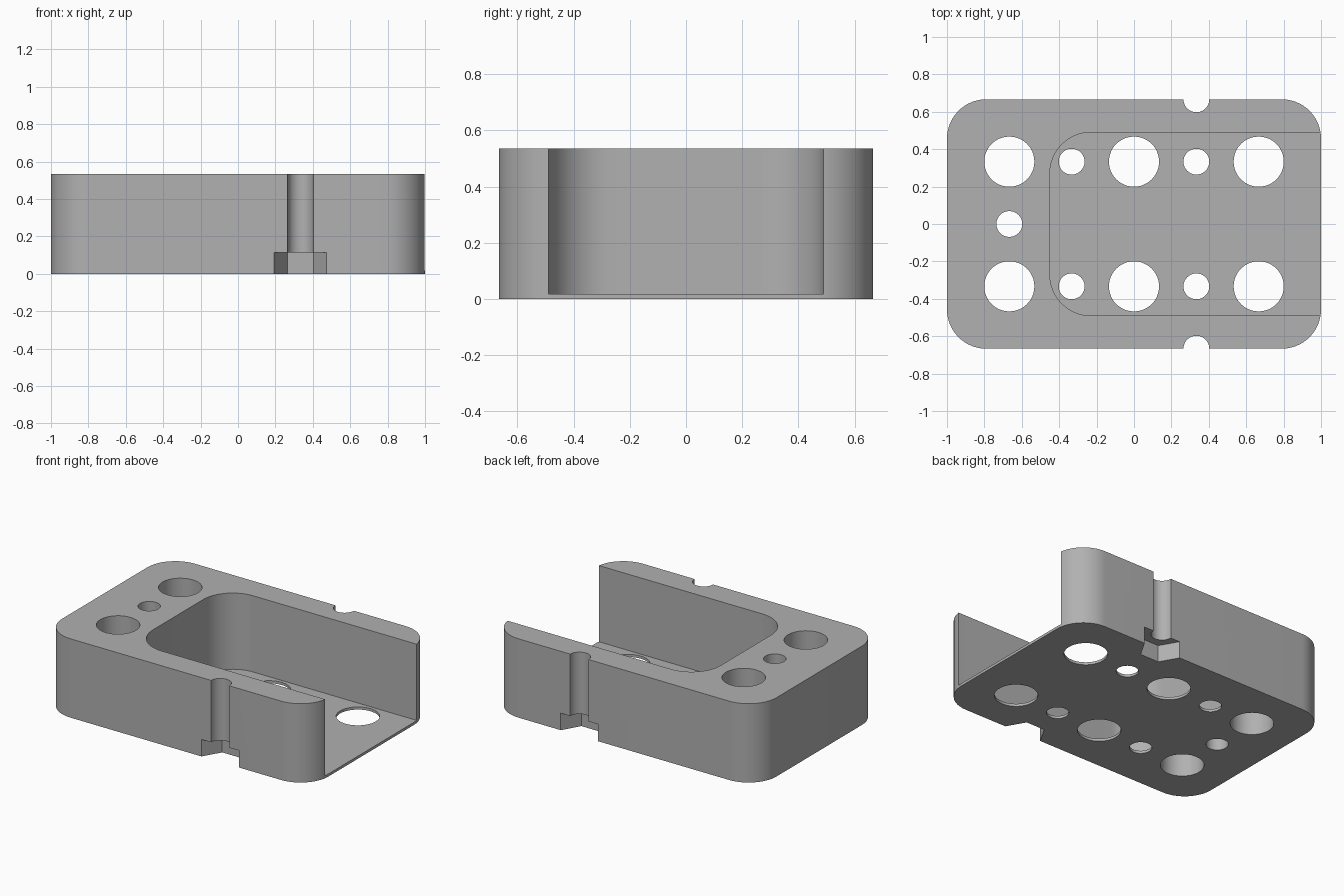
import bpy
import bmesh
from math import cos, sin, pi, radians

if "Cube" in bpy.data.objects:
    bpy.data.objects.remove(bpy.data.objects["Cube"], do_unlink=True)

PITCH = 1 / 3
HALF_Y = 2 * PITCH
HEIGHT = 0.535
FLOOR = 0.018

grey = bpy.data.materials.new("plain_grey")
grey.use_nodes = True
colour = (0.44, 0.44, 0.44, 1)
grey.diffuse_color = colour
grey.node_tree.nodes["Principled BSDF"].inputs["Base Color"].default_value = colour


def prism(name, outline, z0, z1):
    """Extrude a closed xy outline from z0 to z1."""
    bm = bmesh.new()
    base = bm.faces.new([bm.verts.new((x, y, z0)) for x, y in outline])
    ext = bmesh.ops.extrude_face_region(bm, geom=[base])
    for v in ext["geom"]:
        if isinstance(v, bmesh.types.BMVert):
            v.co.z = z1
    bmesh.ops.recalc_face_normals(bm, faces=bm.faces)
    mesh = bpy.data.meshes.new(name)
    bm.to_mesh(mesh)
    bm.free()
    mesh.materials.append(grey)
    obj = bpy.data.objects.new(name, mesh)
    bpy.context.collection.objects.link(obj)
    return obj


def rounded_rect(x0, x1, y, r, steps=16):
    centres = [(x1 - r, y - r), (x0 + r, y - r), (x0 + r, r - y), (x1 - r, r - y)]
    return [(cx + r * cos((q + i / steps) * pi / 2), cy + r * sin((q + i / steps) * pi / 2))
            for q, (cx, cy) in enumerate(centres) for i in range(steps + 1)]


def circle(cx, cy, r, n=48):
    return [(cx + r * cos(2 * pi * i / n), cy + r * sin(2 * pi * i / n)) for i in range(n)]


# Solid block with rounded corners
body = prism("block_body", rounded_rect(-1, 1, HALF_Y, 0.21), 0, HEIGHT)

# Pocket open to the top and to the +x end
cutters = [prism("pocket_cutter", rounded_rect(-0.45, 1.6, 0.49, 0.22), FLOOR, 1)]

# Large and small through holes
cutters.append(prism("end_hole_cutter", circle(-2 * PITCH, 0, 0.069), -0.2, 1))
for side in (-1, 1):
    for col in range(-2, 3):
        radius = 0.069 if col % 2 else 0.134
        cutters.append(prism("hole_cutter", circle(col * PITCH, side * PITCH, radius), -0.2, 1))
    # Screw groove and hexagonal nut recess in each long wall
    cutters.append(prism("groove_cutter", circle(PITCH, side * HALF_Y, 0.069), -0.2, 1))
    cutters.append(prism("nut_cutter", circle(PITCH, side * HALF_Y, 0.14, 6), -0.2, 0.115))

bpy.context.view_layer.objects.active = body
body.select_set(True)
for cutter in cutters:
    mod = body.modifiers.new("cut", "BOOLEAN")
    mod.operation = "DIFFERENCE"
    mod.solver = "EXACT"
    mod.object = cutter
    bpy.ops.object.modifier_apply(modifier=mod.name)
    bpy.data.objects.remove(cutter, do_unlink=True)

bpy.ops.object.shade_smooth_by_angle(angle=radians(30))
